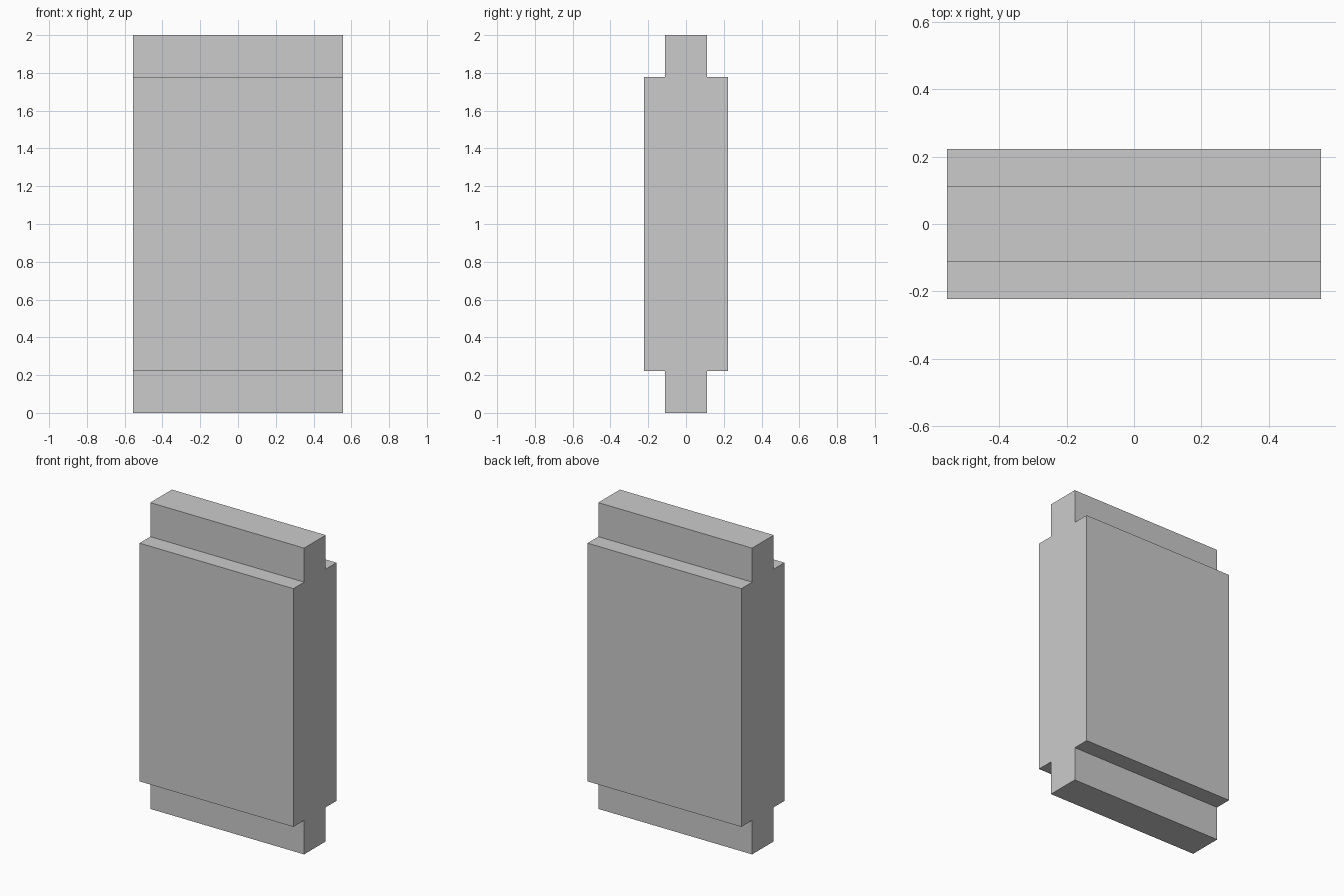
import bpy
import bmesh

if "Cube" in bpy.data.objects:
    bpy.data.objects.remove(bpy.data.objects["Cube"])

U = 2 / 9                 # the whole part follows a grid of ninths
HALF_WIDTH = 2.5 * U
BODY, TONGUE = U, U / 2   # half depths
HEIGHT = 9 * U

# Side profile (y, z): one half, then mirrored to close the cross shape
half = [(TONGUE, 0), (TONGUE, U), (BODY, U),
        (BODY, HEIGHT - U), (TONGUE, HEIGHT - U), (TONGUE, HEIGHT)]
profile = half + [(-y, z) for y, z in reversed(half)]

# Tongued panel: the profile extruded along x
bm = bmesh.new()
face = bm.faces.new([bm.verts.new((-HALF_WIDTH, y, z)) for y, z in profile])
extruded = bmesh.ops.extrude_face_region(bm, geom=[face], use_keep_orig=True)
moved = [g for g in extruded["geom"] if isinstance(g, bmesh.types.BMVert)]
bmesh.ops.translate(bm, verts=moved, vec=(2 * HALF_WIDTH, 0, 0))
bmesh.ops.recalc_face_normals(bm, faces=bm.faces)

mesh = bpy.data.meshes.new("tongued_panel")
bm.to_mesh(mesh)
bm.free()
panel = bpy.data.objects.new("tongued_panel", mesh)
bpy.context.collection.objects.link(panel)
